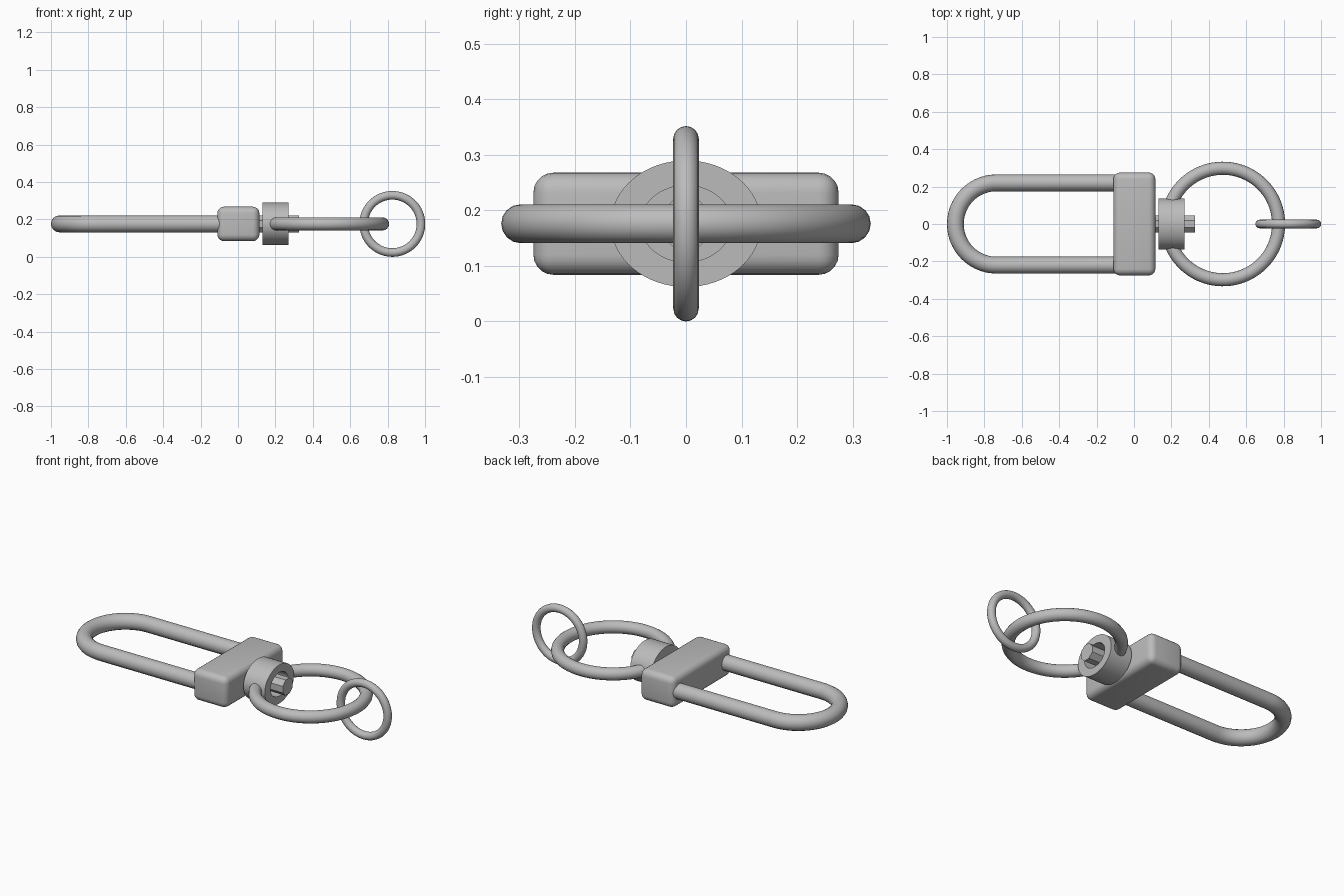
import bpy, bmesh
from math import sin, cos, pi, asin
from mathutils import Matrix

if "Cube" in bpy.data.objects:
    bpy.data.objects.remove(bpy.data.objects["Cube"])

MID = 0.176  # height of the common axis

steel = bpy.data.materials.new("brushed grey metal")
steel.use_nodes = True
colour = (0.5, 0.5, 0.5, 1)
steel.diffuse_color = colour
steel.node_tree.nodes["Principled BSDF"].inputs["Base Color"].default_value = colour


def finish(obj, angle=35):
    obj.data.materials.clear()
    obj.data.materials.append(steel)
    bpy.ops.object.select_all(action="DESELECT")
    obj.select_set(True)
    bpy.context.view_layer.objects.active = obj
    bpy.ops.object.shade_smooth_by_angle(angle=angle * pi / 180)


def tube(name, points, radius, closed=False):
    """Round wire swept along a list of points."""
    curve = bpy.data.curves.new(name, "CURVE")
    curve.dimensions = "3D"
    curve.bevel_depth = radius
    curve.bevel_resolution = 6
    curve.use_fill_caps = True
    spline = curve.splines.new("POLY")
    spline.points.add(len(points) - 1)
    for p, co in zip(spline.points, points):
        p.co = (*co, 1)
    spline.use_cyclic_u = closed
    obj = bpy.data.objects.new(name, curve)
    bpy.context.collection.objects.link(obj)
    bpy.ops.object.select_all(action="DESELECT")
    obj.select_set(True)
    bpy.context.view_layer.objects.active = obj
    bpy.ops.object.convert(target="MESH")
    finish(bpy.context.object, 50)


def arc(start, end, steps):
    return [start + (end - start) * i / steps for i in range(steps + 1)]


def lathe(name, profile, sides, widen=1.0, turn=0.0):
    """Revolve (x, radius) pairs about the x axis, optionally widened along y."""
    bm = bmesh.new()
    rings = []
    for x, r in profile:
        angles = [turn + 2 * pi * i / sides for i in range(sides)]
        rings.append([bm.verts.new((x, r * widen * cos(a), MID + r * sin(a))) for a in angles])
    for a, b in zip(rings, rings[1:]):
        for i in range(sides):
            j = (i + 1) % sides
            bm.faces.new((a[i], a[j], b[j], b[i]))
    bm.faces.new(rings[0])
    bm.faces.new(rings[-1])
    bmesh.ops.recalc_face_normals(bm, faces=bm.faces)
    mesh = bpy.data.meshes.new(name)
    bm.to_mesh(mesh)
    bm.free()
    obj = bpy.data.objects.new(name, mesh)
    bpy.context.collection.objects.link(obj)
    finish(obj)


# Long U-shaped loop whose ends sit in the block
bend = [(-0.735 - 0.22 * sin(a), 0.22 * cos(a), MID) for a in arc(0, pi, 40)]
tube("clip_loop", [(-0.05, 0.22, MID)] + bend + [(-0.05, -0.22, MID)], 0.045)

# Rounded crossbar block
bm = bmesh.new()
bmesh.ops.create_cube(bm, size=1, matrix=Matrix.Translation((0.002, 0, MID))
                      @ Matrix.Diagonal((0.225, 0.55, 0.184, 1)))
bmesh.ops.bevel(bm, geom=bm.edges[:], offset=0.036, segments=5, profile=0.5, affect="EDGES")
mesh = bpy.data.meshes.new("swivel_block")
bm.to_mesh(mesh)
bm.free()
block = bpy.data.objects.new("swivel_block", mesh)
bpy.context.collection.objects.link(block)
finish(block)

# Oval hollow collar and the pin through it
lathe("swivel_collar", [(0.13, 0.114), (0.27, 0.114), (0.27, 0.069), (0.15, 0.069)], 64, 1.19)
lathe("swivel_pin", [(0.08, 0.05), (0.325, 0.05)], 8, 1.0, pi / 8)

# Flat-lying ring, open where it meets the collar wall
gap = asin(0.11 / 0.298)
tube("large_ring", [(0.475 - 0.298 * cos(a), 0.298 * sin(a), MID)
                    for a in arc(gap, 2 * pi - gap, 80)], 0.035)

# Upright small ring
tube("small_ring", [(0.825 + 0.153 * cos(a), 0, MID + 0.153 * sin(a))
                    for a in arc(0, 2 * pi, 64)[:-1]], 0.023, True)
